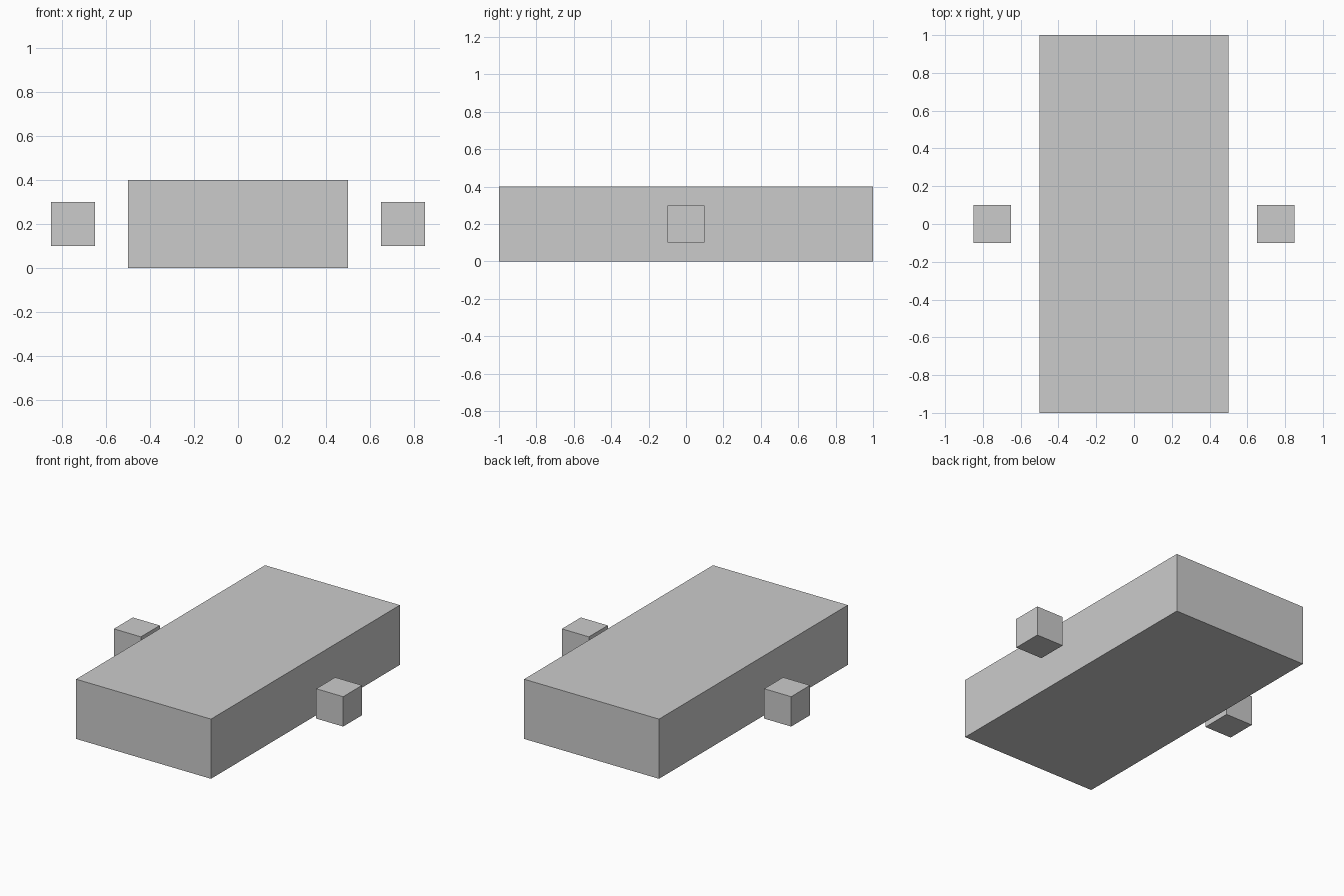
import bpy

if "Cube" in bpy.data.objects:
    bpy.data.objects.remove(bpy.data.objects["Cube"])


def box(name, center, size):
    bpy.ops.mesh.primitive_cube_add(size=1, location=center)
    obj = bpy.context.object
    obj.name = name
    obj.scale = size
    bpy.ops.object.transform_apply(location=False, rotation=False, scale=True)
    return obj


# Main slab
box("body", (0, 0, 0.2), (1.0, 2.0, 0.4))

# Small floating cubes on both sides
for side, x in (("left", -0.75), ("right", 0.75)):
    box(side + "_side_block", (x, 0, 0.2), (0.2, 0.2, 0.2))
